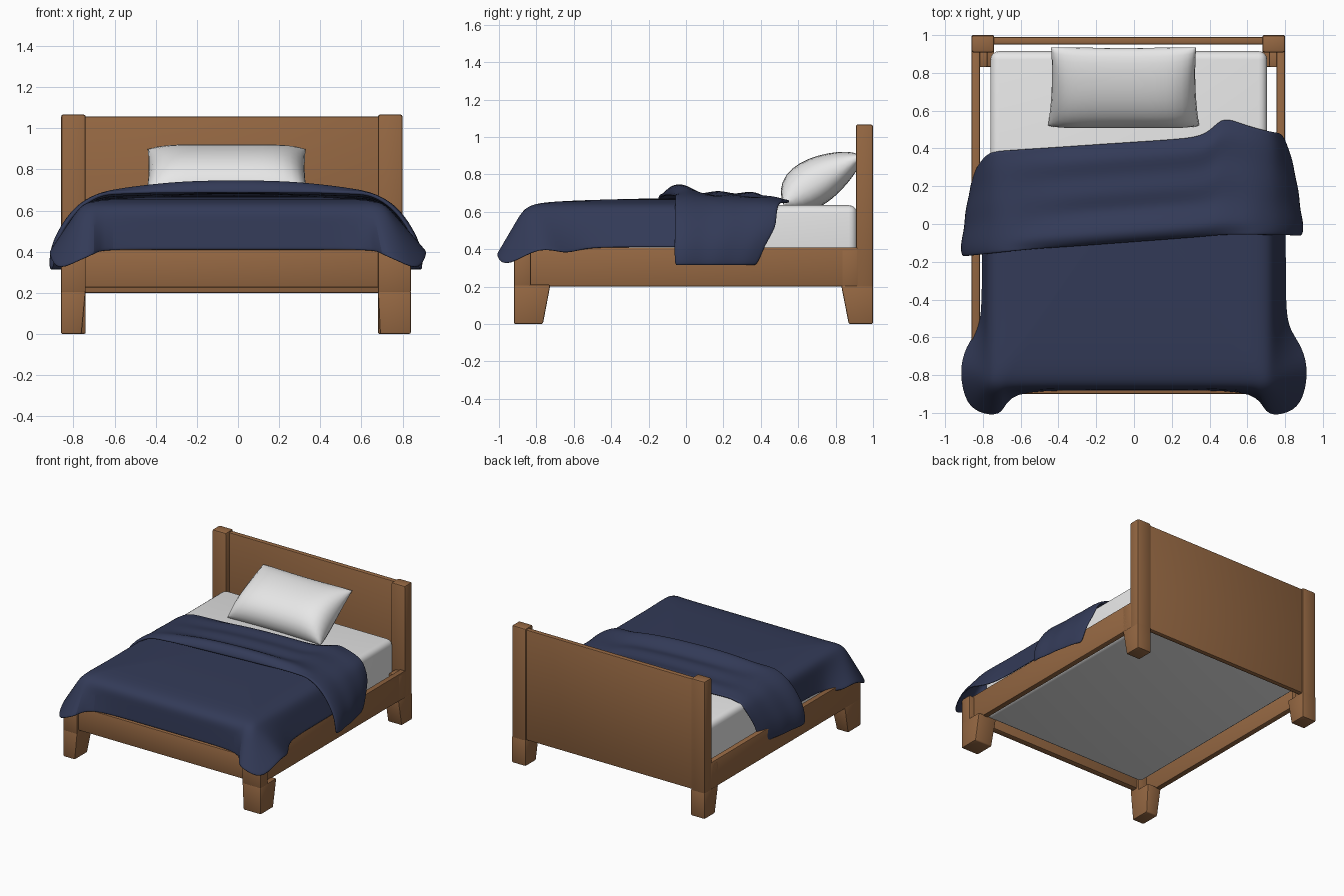
import bpy, bmesh, math
from mathutils import Vector, Matrix

if "Cube" in bpy.data.objects:
    bpy.data.objects.remove(bpy.data.objects["Cube"])


def material(name, rgb):
    m = bpy.data.materials.new(name)
    m.use_nodes = True
    m.diffuse_color = (*rgb, 1)
    m.node_tree.nodes["Principled BSDF"].inputs["Base Color"].default_value = (*rgb, 1)
    return m


WOOD = material("warm wood", (0.30, 0.137, 0.055))
NAVY = material("navy fabric", (0.033, 0.043, 0.097))
WHITE = material("white linen", (0.8, 0.8, 0.8))


def finish(name, bm, mat, angle=60):
    bmesh.ops.recalc_face_normals(bm, faces=bm.faces)
    me = bpy.data.meshes.new(name)
    bm.to_mesh(me)
    bm.free()
    ob = bpy.data.objects.new(name, me)
    bpy.context.collection.objects.link(ob)
    me.materials.append(mat)
    bpy.ops.object.select_all(action="DESELECT")
    ob.select_set(True)
    bpy.context.view_layer.objects.active = ob
    bpy.ops.object.shade_smooth_by_angle(angle=math.radians(angle))
    return ob


def box(name, x, y, z, mat=WOOD, bevel=0.008, foot=None, segments=2):
    """Box from ranges; foot gives narrower x and y ranges at the bottom."""
    bm = bmesh.new()
    bmesh.ops.create_cube(bm, size=1)
    for v in bm.verts:
        fx, fy = foot if foot and v.co.z < 0 else (x, y)
        v.co = Vector((fx[v.co.x > 0], fy[v.co.y > 0], z[v.co.z > 0]))
    bmesh.ops.bevel(bm, geom=bm.edges[:], offset=bevel, segments=segments,
                    affect="EDGES", profile=0.5)
    return finish(name, bm, mat, 40)


def sheet(name, rows, mat, thickness):
    """Smooth cloth lofted through rows of points."""
    bm = bmesh.new()
    grid = [[bm.verts.new(p) for p in row] for row in rows]
    for a, b in zip(grid, grid[1:]):
        for i in range(len(a) - 1):
            bm.faces.new((a[i], a[i + 1], b[i + 1], b[i]))
    bmesh.ops.remove_doubles(bm, verts=bm.verts[:], dist=0.0005)
    ob = finish(name, bm, mat)
    s = ob.modifiers.new("thickness", "SOLIDIFY")
    s.thickness, s.offset = thickness, 0
    d = ob.modifiers.new("smooth", "SUBSURF")
    d.levels = d.render_levels = 2
    return ob


def interp(table, t):
    """Linear lookup in a list of (key, value)."""
    for (a, p), (b, q) in zip(table, table[1:]):
        if t <= b:
            return p + (q - p) * max(0, (t - a) / (b - a))
    return table[-1][1]


# Headboard
box("headboard_panel", (-0.80, 0.74), (0.95, 0.99), (0.2, 1.058))
for side, x in (("right", (-0.86, -0.74)), ("left", (0.68, 0.80))):
    box(side + "_headboard_post", x, (0.908, 1.0), (0.19, 1.067), bevel=0.012)
    out = x[0] if side == "right" else x[1]
    inner = x[1] if side == "right" else x[0]
    block = sorted((out, inner + (out - inner) * 0.3))
    box(side + "_back_bracket", block, (0.83, 0.92), (0.2, 0.40))
    box(side + "_back_leg", x, (0.83, 1.0), (0, 0.205), foot=(x, (0.87, 1.0)))

# Front legs with tapered feet
for side, x, foot in (("right", (-0.86, -0.74), (-0.86, -0.76)),
                      ("left", (0.68, 0.84), (0.69, 0.84))):
    box(side + "_front_leg", x, (-0.92, -0.725), (0, 0.21), foot=(foot, (-0.92, -0.765)))
    box(side + "_front_corner", x, (-0.92, -0.83), (0.2, 0.40))

# Rails
box("right_rail", (-0.86, -0.815), (-0.91, 0.92), (0.2, 0.41))
box("left_rail", (0.755, 0.80), (-0.91, 0.92), (0.2, 0.41))
box("front_rail", (-0.80, 0.76), (-0.90, -0.85), (0.225, 0.41))

# Mattress
box("mattress", (-0.76, 0.705), (-0.83, 0.915), (0.26, 0.635), WHITE, 0.045, segments=4)

# Main blanket: mattress edge and hem, one half, then mirrored
CX = -0.02
half = [((0.75, 0.2), (0.80, 0.2, 0.41)), ((0.75, -0.15), (0.80, -0.15, 0.41)),
        ((0.75, -0.45), (0.80, -0.45, 0.41)), ((0.75, -0.6), (0.82, -0.56, 0.40)),
        ((0.755, -0.72), (0.89, -0.65, 0.37)), ((0.755, -0.81), (0.925, -0.78, 0.42)),
        ((0.745, -0.855), (0.89, -0.96, 0.30)), ((0.715, -0.87), (0.79, -1.01, 0.35)),
        ((0.68, -0.87), (0.69, -1.01, 0.39)), ((0.64, -0.865), (0.67, -0.88, 0.41)),
        ((0.3, -0.865), (0.3, -0.875, 0.41)), ((0, -0.865), (0, -0.875, 0.41))]
mirror = [((-e[0], e[1]), (-h[0], h[1], h[2])) for e, h in reversed(half[:-1])]
path = half + mirror
rows = []
for scale, z in ((0, 0.668), (0.4, 0.668), (0.8, 0.667), (0.95, 0.66), (1.0, 0.625)):
    row = []
    for e, h in path:
        x, dy = e[0] * scale, (e[1] - 0.2) * scale
        row.append((CX + x, 0.2 + dy, z - 0.025 * max(abs(x) / 0.75, abs(dy) / 1.1) ** 2))
    rows.append(row)
for f in (0.3, 0.65, 0.9, 1.0):
    rows.append([((CX + e[0]) * (1 - f) + h[0] * f, e[1] + (h[1] - e[1]) * f,
                  0.60 + (h[2] - 0.60) * f) for e, h in path])
sheet("blanket", rows, NAVY, 0.014)

# Folded-back band lying across the blanket and hanging at both sides
arch = [(0, 0.735), (0.25, 0.73), (0.40, 0.715), (0.47, 0.707), (0.56, 0.695),
        (0.65, 0.675), (0.74, 0.635), (0.80, 0.57), (0.84, 0.51), (0.885, 0.42), (0.89, 0.31)]
section = [(-x, z) for x, z in reversed(arch[1:])] + arch
front_edge = [(-0.88, -0.17), (-0.5, -0.13), (0.5, -0.055), (0.88, -0.06)]
back_edge = [(-0.89, 0.30), (-0.82, 0.36), (-0.75, 0.385), (0.25, 0.45), (0.41, 0.47),
             (0.47, 0.57), (0.65, 0.51), (0.74, 0.49), (0.84, 0.48), (0.88, 0.46), (0.89, 0.38)]
ripple = [(0, -0.055), (0.03, -0.01), (0.1, 0.012), (0.2, -0.01), (0.33, -0.055),
          (0.5, -0.02), (0.67, -0.055), (0.84, -0.025), (0.95, -0.06), (1, -0.08)]
rows = []
for v, lift in ripple:
    row = []
    for x, z in section:
        hang = min(1, max(0, (abs(x) - 0.5) / 0.25))
        inset = 0.07 * v * v * max(0, (abs(x) - 0.74) / 0.15)
        y0, y1 = interp(front_edge, x), interp(back_edge, x)
        sx = math.copysign(abs(x) + hang * (0.01 + lift * 0.2) - inset, x)
        top = z + lift * (1 - hang)
        if abs(x) < 0.7:
            top = max(top, 0.685 - 0.03 * v)
        row.append((sx - 0.01, y0 + (y1 - y0) * v, top))
    rows.append(row)
sheet("folded_band", rows, NAVY, 0.018)

# Pillow: two plump sides meeting at a seam, fuller towards the front
bm = bmesh.new()
tilt = Matrix.Translation((-0.055, 0.728, 0.768)) @ Matrix.Rotation(math.radians(32), 4, "X")
NX, NY = 20, 14
for height in (0.135, -0.11):
    grid = []
    for j in range(NY + 1):
        row = []
        for i in range(NX + 1):
            u, v = -math.cos(math.pi * i / NX), -math.cos(math.pi * j / NY)
            puff = ((1 - u ** 6) * (1 - v ** 2)) ** 0.5 * (1 - 0.3 * v)
            x = (0.392 - 0.008 * v) * u * (1 - 0.03 * (1 - v * v))
            y = 0.245 * v * (1 - 0.04 * (1 - u * u))
            row.append(bm.verts.new(tilt @ Vector((x, y, height * puff))))
        grid.append(row)
    for a, b in zip(grid, grid[1:]):
        for i in range(NX):
            bm.faces.new((a[i], a[i + 1], b[i + 1], b[i]))
bmesh.ops.remove_doubles(bm, verts=bm.verts[:], dist=0.0005)
finish("pillow", bm, WHITE, 80)
